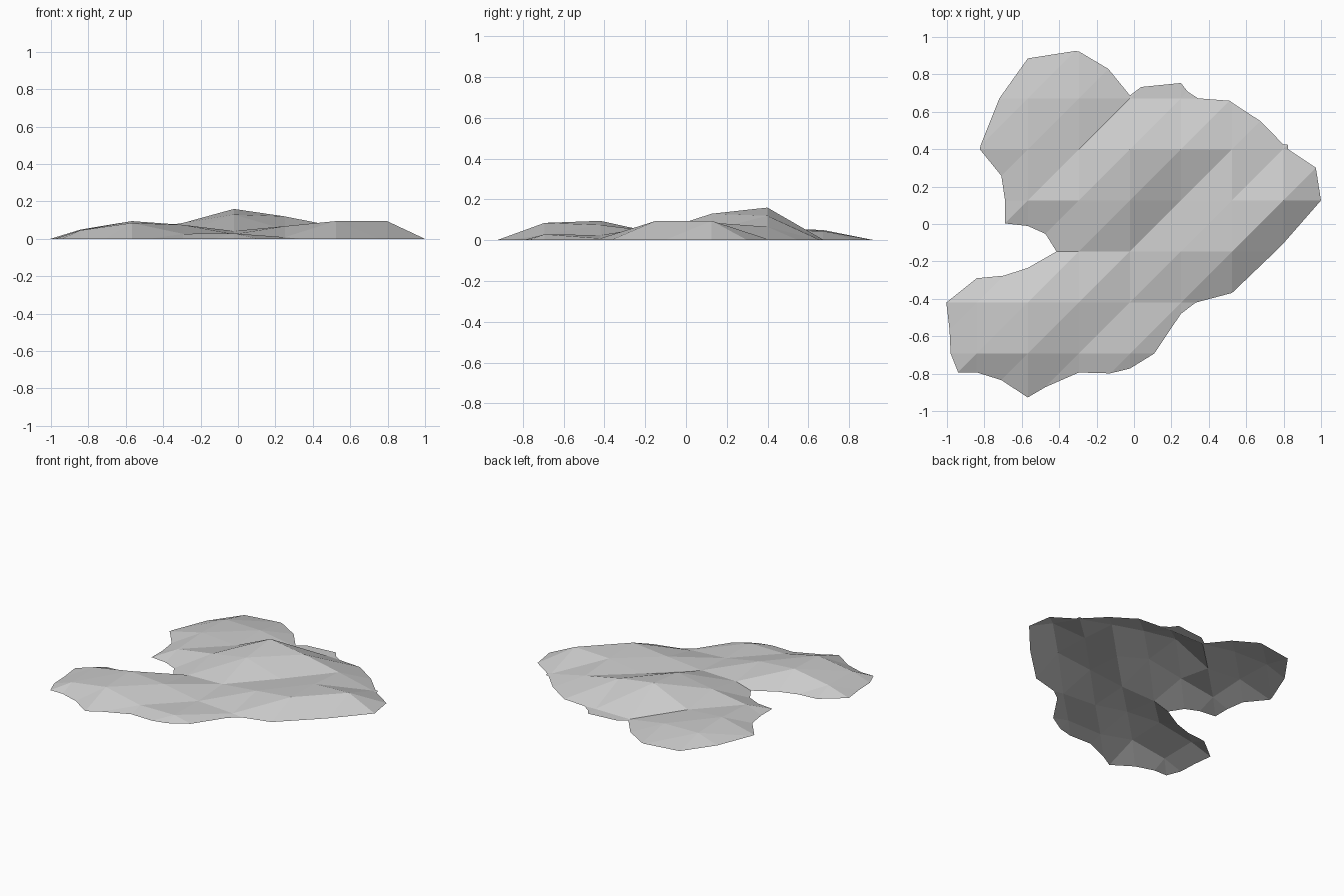
import bpy
import bmesh

cube = bpy.data.objects.get("Cube")
if cube:
    bpy.data.objects.remove(cube, do_unlink=True)

# Terrain heights in thousandths, rows from back to front, columns from -x to +x
HEIGHTS = [
    [-80, -60, -14, -4, -33, -7, -20, -60, -60],
    [-80, -40, 50, 45, 2, 3, -6, -53, -60],
    [-60, -4, 60, 40, 160, 120, 66, 6, -53],
    [-80, -56, 45, 85, 130, 50, 86, 95, -33],
    [-80, -55, -45, 35, 42, 68, 95, -17, -80],
    [-34, 50, 95, 75, 25, 9, -22, -60, -80],
    [-44, 46, 85, 27, 29, -32, -60, -80, -80],
    [-80, -79, -14, -46, -70, -80, -80, -80, -80],
]
STEP = 0.273
LEFT_EDGE, BACK_EDGE = -1.114, 0.945


def make_material(name, color):
    material = bpy.data.materials.new(name)
    material.use_nodes = True
    material.diffuse_color = color
    shader = next(n for n in material.node_tree.nodes if n.type == "BSDF_PRINCIPLED")
    shader.inputs["Base Color"].default_value = color
    return material


def build_terrain(name, heights, material):
    bm = bmesh.new()
    grid = [
        [
            bm.verts.new((LEFT_EDGE + column * STEP, BACK_EDGE - row * STEP, height / 1000))
            for column, height in enumerate(line)
        ]
        for row, line in enumerate(heights)
    ]

    # Two triangles per cell, split from front left to back right
    for back, front in zip(grid, grid[1:]):
        for column in range(len(back) - 1):
            back_left, back_right = back[column:column + 2]
            front_left, front_right = front[column:column + 2]
            bm.faces.new((front_left, front_right, back_right))
            bm.faces.new((front_left, back_right, back_left))

    # Trim everything below the ground so the shoreline follows the slopes
    bmesh.ops.bisect_plane(
        bm,
        geom=bm.verts[:] + bm.edges[:] + bm.faces[:],
        dist=0.00001,
        plane_co=(0, 0, 0),
        plane_no=(0, 0, 1),
        clear_inner=True,
    )
    loose = [vert for vert in bm.verts if not vert.link_faces]
    bmesh.ops.delete(bm, geom=loose, context="VERTS")

    mesh = bpy.data.meshes.new(name)
    bm.to_mesh(mesh)
    bm.free()
    mesh.materials.append(material)
    terrain = bpy.data.objects.new(name, mesh)
    bpy.context.collection.objects.link(terrain)
    return terrain


# Low-poly open shell of land with flat faces
stone = make_material("light grey stone", (0.6, 0.6, 0.6, 1.0))
build_terrain("island_terrain", HEIGHTS, stone)
